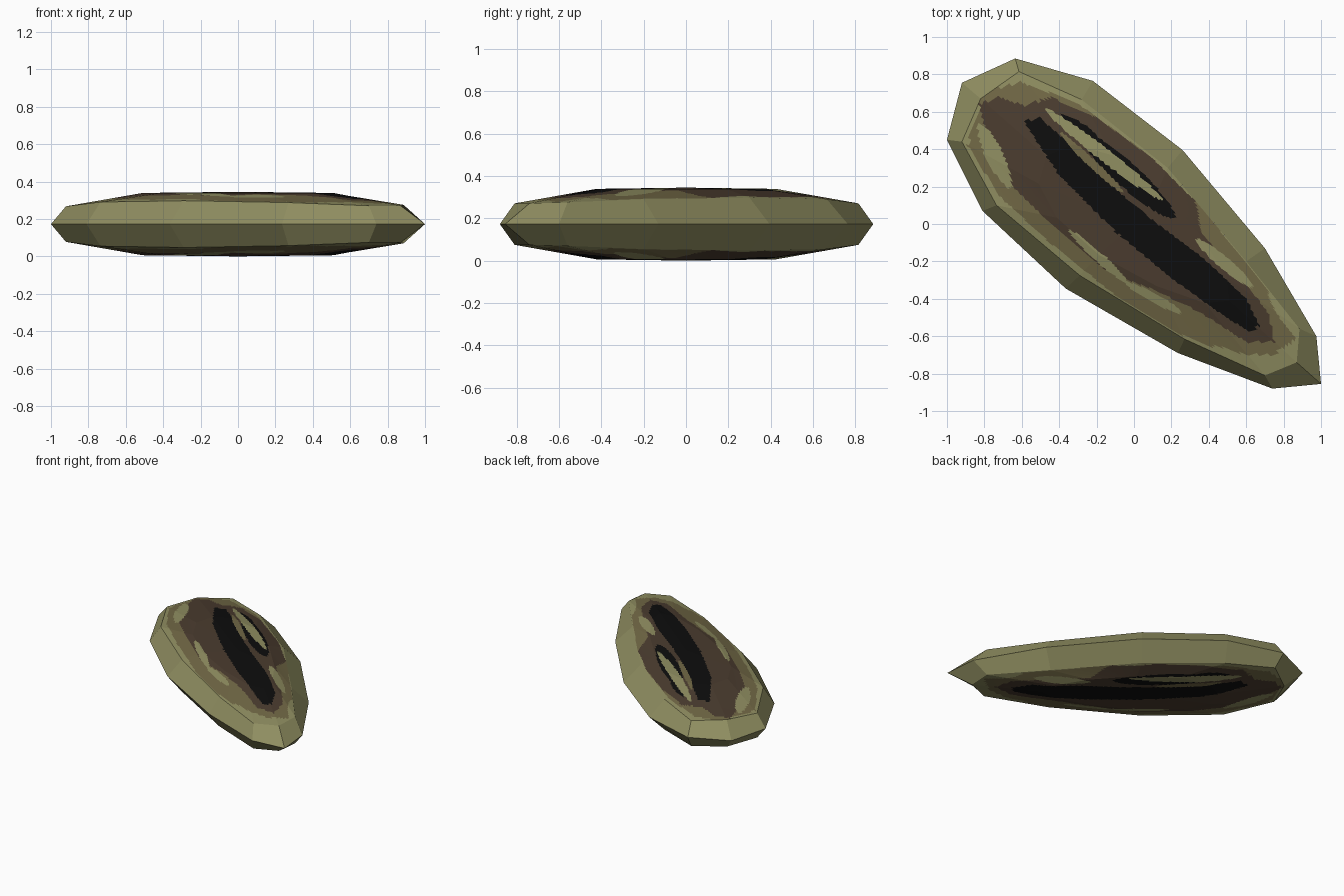
import bpy, bmesh
from mathutils import Vector

if "Cube" in bpy.data.objects:
    bpy.data.objects.remove(bpy.data.objects["Cube"])

HALF = 0.1725   # half thickness of the shell
N = 22          # fineness of the painted faces

# Colours
def mat(name, rgb):
    m = bpy.data.materials.new(name)
    m.diffuse_color = (*rgb, 1)
    m.use_nodes = True
    m.node_tree.nodes["Principled BSDF"].inputs["Base Color"].default_value = m.diffuse_color
    return m

MATS = [mat("light_olive", (0.275, 0.268, 0.118)),
        mat("dull_olive", (0.165, 0.138, 0.060)),
        mat("brown", (0.069, 0.045, 0.028)),
        mat("black", (0.004, 0.004, 0.004))]
LIGHT, DULL, BROWN, BLACK = range(4)

# Outline at mid height, and the edge where the rim meets the face
outline = [(-1, .45), (-.92, .755), (-.635, .885), (-.22, .765), (.26, .395),
           (.70, -.13), (.975, -.60), (1, -.855), (.74, -.88), (.235, -.69),
           (-.365, -.345), (-.81, .07)]
edge = [(-.92, .44, .095), (-.82, .67, .105), (-.615, .815, .098),
        (-.28, .665, .118), (.18, .30, .125), (.60, -.20, .118),
        (.885, -.56, .103), (.87, -.74, .098), (.70, -.81, .098),
        (.27, -.615, .115), (-.29, -.275, .125), (-.735, .10, .118)]

# Painted regions of the face, seen from above
dull_area = [(-.80, .71), (-.6, .76), (-.3, .645), (.05, .39), (.35, .10),
             (.6, -.21), (.83, -.5), (.86, -.62), (.74, -.70), (.5, -.69),
             (.25, -.59), (-.1, -.38), (-.45, -.10), (-.72, .15), (-.89, .42)]
brown_area = [(-.83, .64), (-.72, .68), (-.58, .63), (-.45, .68), (-.2, .57),
              (.1, .35), (.33, .12), (.36, -.05), (.55, -.25), (.72, -.48),
              (.75, -.63), (.6, -.63), (.35, -.47), (.1, -.35), (-.15, -.25),
              (-.4, -.04), (-.65, .2), (-.77, .42)]
black_area = [(-.59, .55), (-.5, .565), (-.35, .43), (-.15, .23), (.1, .02),
              (.38, -.19), (.6, -.4), (.67, -.54), (.62, -.58), (.45, -.47),
              (.2, -.29), (-.1, -.04), (-.4, .26)]
# Streaks: start, end, half width, colour
streaks = [((-.43, .58), (-.2, .46), .035, BLACK),
           ((-.3, .50), (.22, .03), .065, BLACK),
           ((-.48, .62), (.15, .13), .034, LIGHT),
           ((-.40, .49), (-.05, .16), .022, DULL),
           ((-.83, .54), (-.66, .19), .045, LIGHT),
           ((-.35, -.03), (-.03, -.32), .025, LIGHT),
           ((-.05, -.31), (.26, -.48), .025, LIGHT),
           ((.33, -.08), (.64, -.34), .032, LIGHT),
           ((.72, -.36), (.88, -.60), .030, LIGHT),
           ((.40, -.66), (.60, -.74), .030, LIGHT)]

def inside(p, poly):
    hit = False
    for (ax, ay), (bx, by) in zip(poly, poly[1:] + poly[:1]):
        if (ay > p.y) != (by > p.y) and p.x < ax + (p.y - ay) * (bx - ax) / (by - ay):
            hit = not hit
    return hit

def in_streak(p, a, b, width):
    a, b, q = Vector(a), Vector(b), Vector((p.x, p.y))
    d = b - a
    t = (q - a).dot(d) / d.length_squared
    # lens-shaped, pointed at both ends
    return 0 < t < 1 and (q - a - d * t).length < width * (4 * t * (1 - t)) ** .6

def colour(p):
    c = LIGHT
    for area, index in ((dull_area, DULL), (brown_area, BROWN), (black_area, BLACK)):
        if inside(p, area):
            c = index
    for a, b, w, index in streaks:
        if in_streak(p, a, b, w):
            c = index
    return c

bm = bmesh.new()
rim = [Vector((x, y, 0)) for x, y in outline]
lip = [Vector(p) for p in edge]
plateau = [Vector((x * .51, y * .48, HALF - .006)) for x, y in outline]
top = [Vector((0, 0, HALF))] * 12

def patch(a, b, c, d, steps):
    """Facet a-b-c-d cut into small faces, each coloured by its place."""
    grid = [[bm.verts.new(a.lerp(b, i / steps).lerp(d.lerp(c, i / steps), j / steps))
             for i in range(steps + 1)] for j in range(steps + 1)]
    for j in range(steps):
        for i in range(steps):
            f = bm.faces.new((grid[j][i], grid[j][i + 1],
                              grid[j + 1][i + 1], grid[j + 1][i]))
            f.material_index = colour(f.calc_center_median()) if steps > 1 else LIGHT

# Rim, sloping face and nearly flat crown; outline runs clockwise
for low, high, steps in ((rim, lip, 1), (lip, plateau, N), (plateau, top, N)):
    for k in range(12):
        n = (k + 1) % 12
        patch(low[n], low[k], high[k], high[n], steps)
bmesh.ops.remove_doubles(bm, verts=bm.verts, dist=1e-5)

mesh = bpy.data.meshes.new("shell")
bm.to_mesh(mesh)
bm.free()
for m in MATS:
    mesh.materials.append(m)
shell = bpy.data.objects.new("shell", mesh)
bpy.context.collection.objects.link(shell)
shell.location.z = HALF

# Lower half mirrors the upper one
mirror = shell.modifiers.new("lower_half", 'MIRROR')
mirror.use_axis = (False, False, True)
